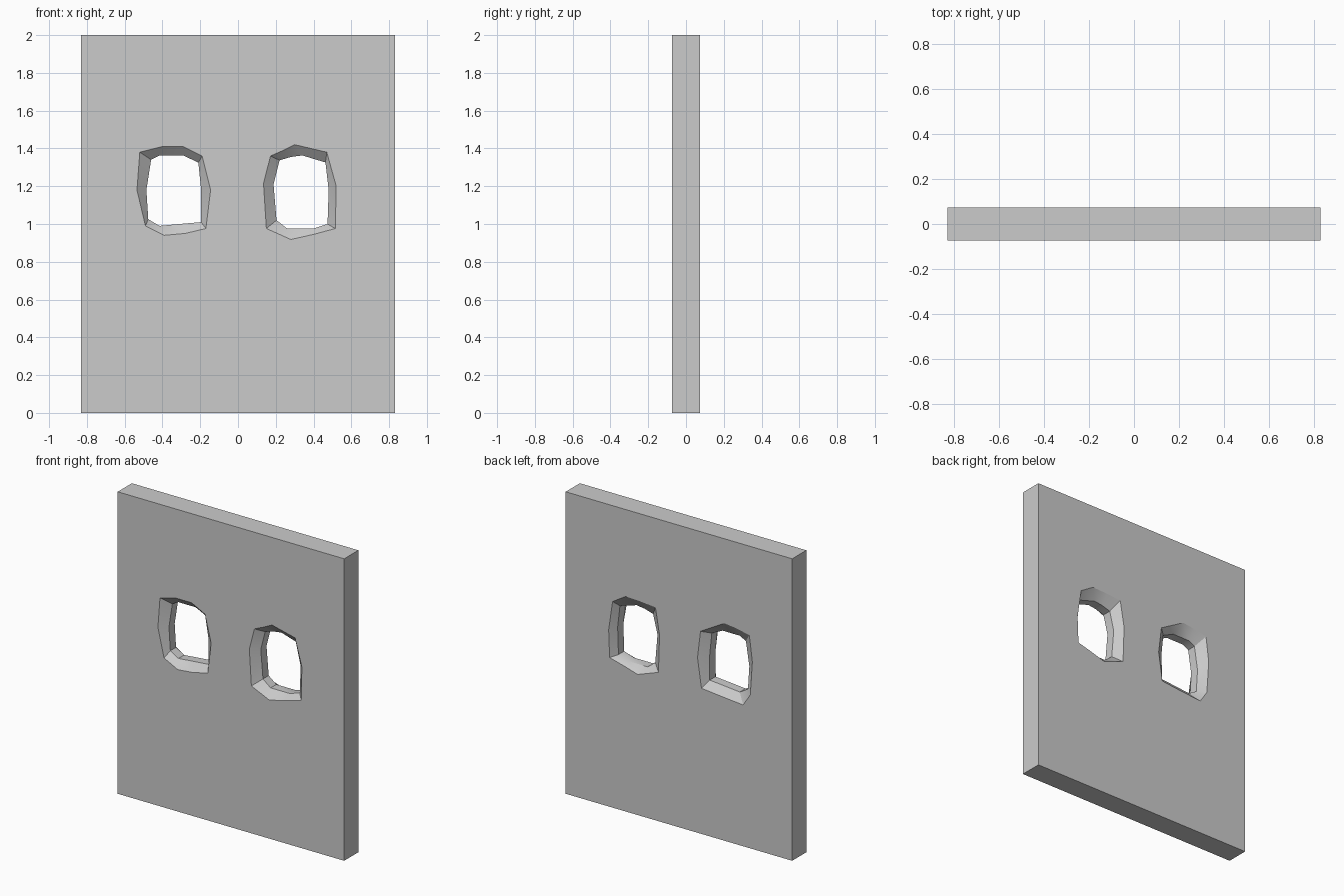
import bpy, bmesh, math

if "Cube" in bpy.data.objects:
    bpy.data.objects.remove(bpy.data.objects["Cube"])

HALF_W, HEIGHT, HALF_T, THROAT = 0.83, 2.0, 0.074, 0.03

# Opening outlines (x, z), clockwise from top left: front rim, throat, back rim
LEFT = (
    [(-.52, 1.38), (-.40, 1.41), (-.29, 1.41), (-.19, 1.36), (-.145, 1.18),
     (-.17, .976), (-.28, .95), (-.39, .94), (-.49, .99), (-.535, 1.18)],
    [(-.46, 1.34), (-.415, 1.363), (-.29, 1.363), (-.21, 1.325), (-.195, 1.18),
     (-.195, 1.01), (-.31, 1.0), (-.415, .99), (-.475, 1.025), (-.485, 1.18)],
    [(-.516, 1.41), (-.42, 1.43), (-.333, 1.44), (-.158, 1.34), (-.136, 1.16),
     (-.165, .965), (-.31, .95), (-.47, .936), (-.523, 1.016), (-.538, 1.24)],
)
RIGHT = (
    [(.172, 1.36), (.24, 1.39), (.30, 1.42), (.47, 1.38), (.52, 1.20),
     (.515, .976), (.40, .945), (.28, .918), (.15, .976), (.135, 1.215)],
    [(.22, 1.337), (.28, 1.355), (.34, 1.363), (.463, 1.326), (.48, 1.18),
     (.474, 1.0), (.40, .976), (.26, .976), (.204, 1.02), (.188, 1.21)],
    [(.172, 1.41), (.28, 1.42), (.391, 1.424), (.486, 1.365), (.515, 1.171),
     (.508, .988), (.40, .96), (.303, .931), (.15, .986), (.142, 1.233)],
)
BORDER = [(-HALF_W, HEIGHT), (HALF_W, HEIGHT), (HALF_W, 0), (-HALF_W, 0)]

bm = bmesh.new()


def ring(points, y):
    return [bm.verts.new((x, y, z)) for x, z in points]


def bridge(a, b):
    n = len(a)
    for i in range(n):
        j = (i + 1) % n
        bm.faces.new((a[i], a[j], b[j], b[i]))


def loop_edges(loop):
    return [bm.edges.get((loop[i - 1], loop[i])) for i in range(len(loop))]


# Outer edges of the slab
front_loops = [ring(BORDER, -HALF_T)]
back_loops = [ring(BORDER, HALF_T)]
bridge(front_loops[0], back_loops[0])

# Chipped openings, flared towards both faces
for front, throat, back in (LEFT, RIGHT):
    rings = [ring(front, -HALF_T), ring(throat, -THROAT),
             ring(throat, THROAT), ring(back, HALF_T)]
    for a, b in zip(rings, rings[1:]):
        bridge(a, b)
    front_loops.append(rings[0])
    back_loops.append(rings[-1])

# Flat front and back faces with holes
for loops, ny in ((front_loops, -1), (back_loops, 1)):
    edges = [e for loop in loops for e in loop_edges(loop)]
    bmesh.ops.triangle_fill(bm, use_beauty=True, use_dissolve=False,
                            edges=edges, normal=(0, ny, 0))

bmesh.ops.recalc_face_normals(bm, faces=bm.faces)
mesh = bpy.data.meshes.new("wall_panel")
bm.to_mesh(mesh)
bm.free()
panel = bpy.data.objects.new("wall_panel", mesh)
bpy.context.collection.objects.link(panel)
bpy.context.view_layer.objects.active = panel
panel.select_set(True)
bpy.ops.object.shade_smooth_by_angle(angle=math.radians(30))
